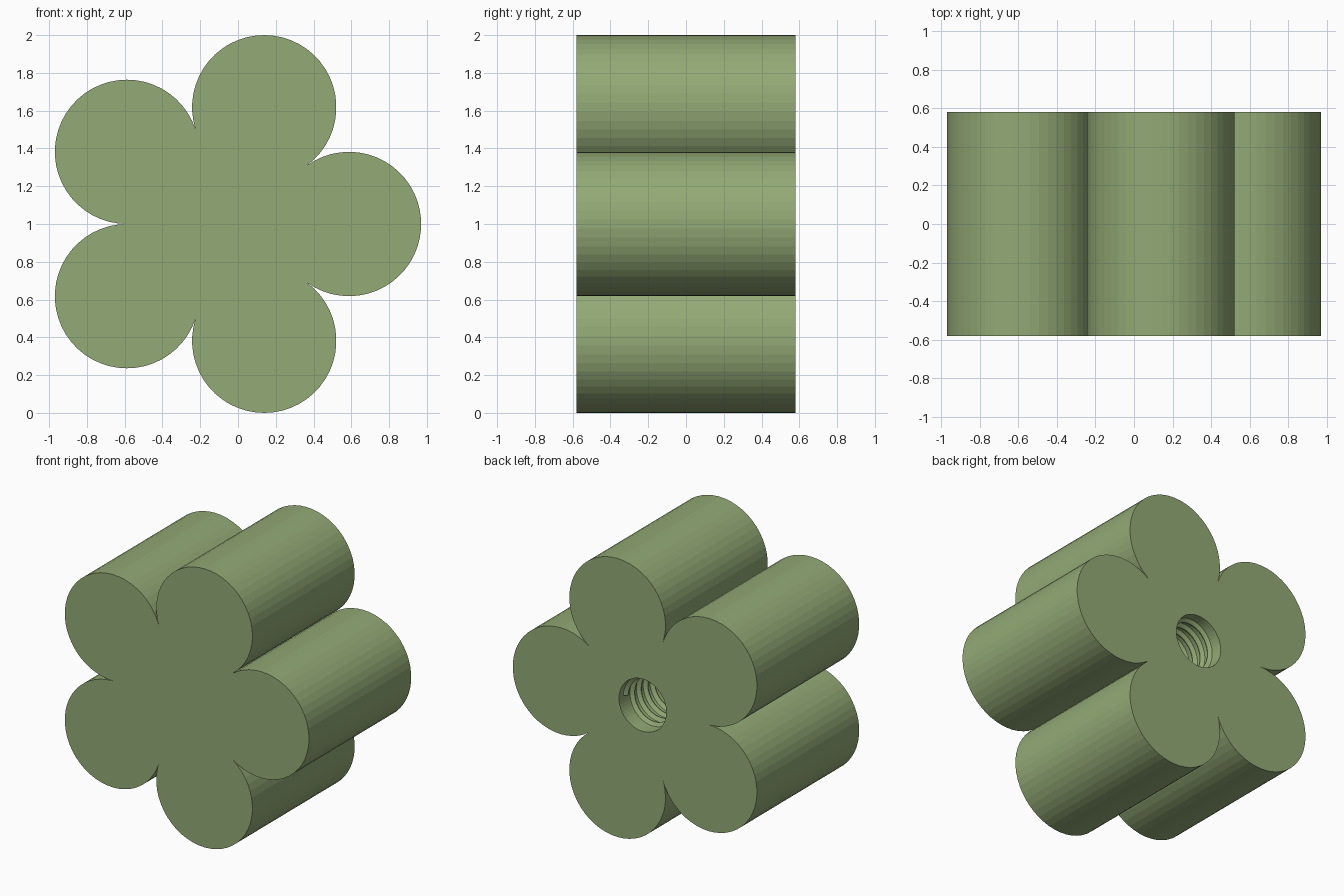
import bpy, bmesh
from math import sin, cos, pi, radians

if "Cube" in bpy.data.objects:
    bpy.data.objects.remove(bpy.data.objects["Cube"])

R = 1 / (sin(radians(72)) + sin(radians(36)))   # lobe centre distance
LOBE = R * sin(radians(36))                     # neighbouring lobes just touch
CX = -0.5 * R * (1 - cos(radians(36)))
HALF = 0.58
ARC = 35                                        # facets per lobe
N = 48                                          # facets round the bore
PITCH, TURNS = 0.075, 10
BORE = 0.188
THREAD = [(0.0, BORE), (0.45, BORE), (0.68, 0.163), (0.77, 0.163)]
K = len(THREAD)

bm = bmesh.new()


def polar(r, a, y):
    return bm.verts.new((CX + r * cos(a), y, 1 + r * sin(a)))


def bridge_edges(loop):
    return [bm.edges.get((v, loop[(i + 1) % len(loop)])) for i, v in enumerate(loop)]


# Five-lobed outline, extruded from front to back
def outline(y):
    loop = []
    for k in range(5):
        c = radians(72 * k)
        for i in range(ARC):
            a = c + radians(-126 + 252 * i / ARC)
            loop.append(bm.verts.new((CX + R * cos(c) + LOBE * cos(a), y,
                                      1 + R * sin(c) + LOBE * sin(a))))
    return loop


front, back = outline(-HALF), outline(HALF)
for i in range(len(front)):
    j = (i + 1) % len(front)
    bm.faces.new((front[i], front[j], back[j], back[i]))
bm.faces.new(front)

# Threaded blind bore in the back: helical rows between two plain rings
TOP = HALF - 0.015
ROWS = K * TURNS
DEEP = TOP - PITCH * (TURNS + 1) - 0.01
mouth = [polar(BORE, 2 * pi * i / N, HALF) for i in range(N)]
floor = [polar(BORE, 2 * pi * i / N, DEEP) for i in range(N)]
helix = []
for i in range(N):
    col = []
    for j in range(ROWS + 1 + (K if i == 0 else 0)):
        f, r = THREAD[j % K]
        col.append(polar(r, 2 * pi * i / N, TOP - PITCH * (j // K + f + i / N)))
    helix.append(col)


def at(i, j):
    return helix[i][j] if i < N else helix[0][j + K]


for i in range(N):
    n = (i + 1) % N
    bm.faces.new((mouth[i], mouth[n], at(i + 1, 0), at(i, 0)))
    for j in range(ROWS):
        bm.faces.new((at(i, j), at(i + 1, j), at(i + 1, j + 1), at(i, j + 1)))
    bm.faces.new((at(i, ROWS), at(i + 1, ROWS), floor[n], floor[i]))

# Thread run-outs and bore floor
bm.faces.new([mouth[0]] + helix[0][:K + 1])
bm.faces.new([floor[0]] + helix[0][ROWS:][::-1])
bm.faces.new(floor)

# Back face around the bore
bmesh.ops.triangle_fill(bm, use_beauty=True,
                        edges=bridge_edges(back) + bridge_edges(mouth))
bmesh.ops.recalc_face_normals(bm, faces=bm.faces)

mesh = bpy.data.meshes.new("lobed_knob")
bm.to_mesh(mesh)
bm.free()
knob = bpy.data.objects.new("lobed_knob", mesh)
bpy.context.collection.objects.link(knob)

green = bpy.data.materials.new("green")
green.diffuse_color = (0.29, 0.40, 0.18, 1)
green.use_nodes = True
green.node_tree.nodes["Principled BSDF"].inputs["Base Color"].default_value = green.diffuse_color
mesh.materials.append(green)
